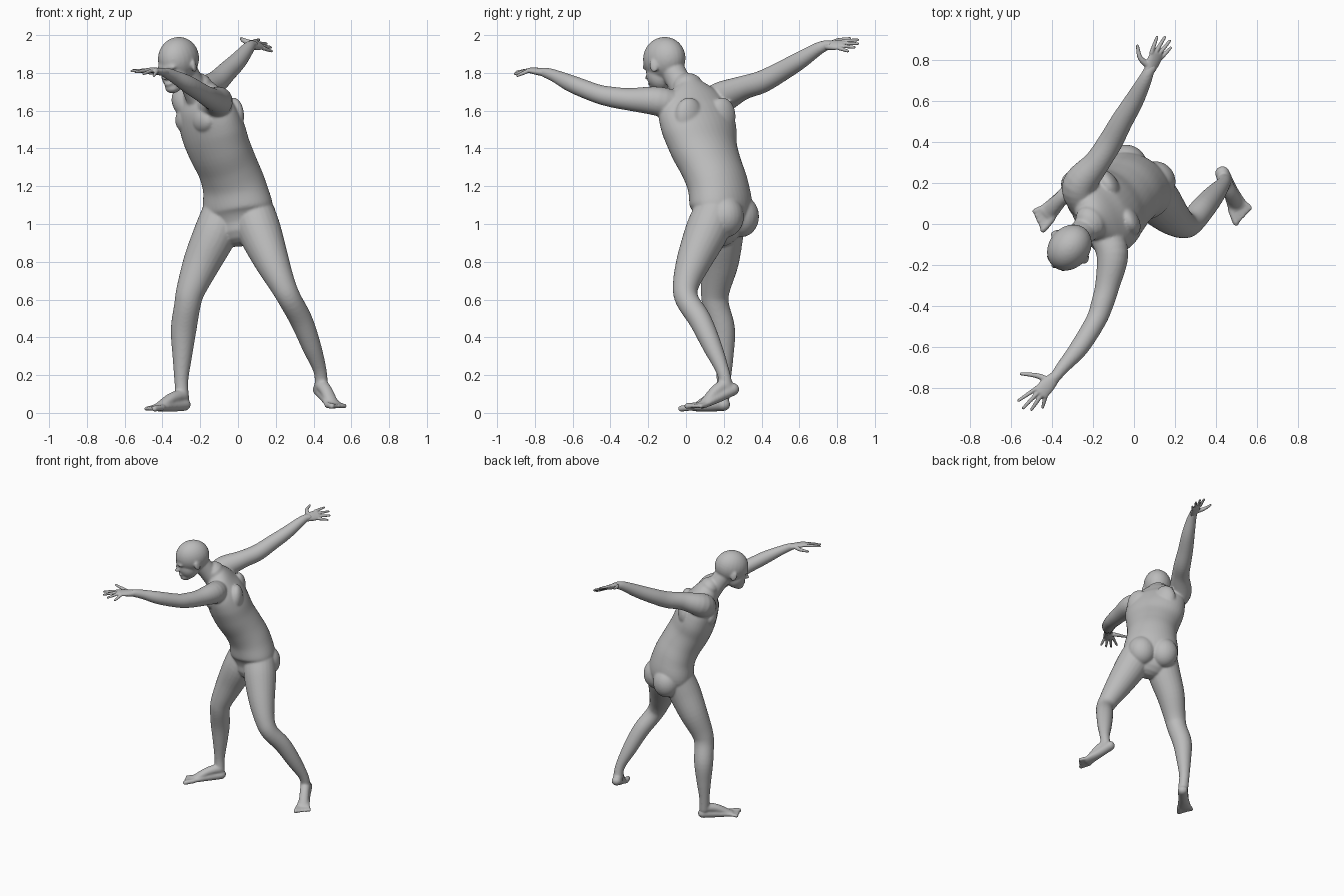
import bpy, bmesh, math
from mathutils import Vector, Matrix

cube = bpy.data.objects.get("Cube")
if cube:
    bpy.data.objects.remove(cube)

skin = bpy.data.materials.new("grey_skin")
skin.use_nodes = True
skin.diffuse_color = (0.5, 0.5, 0.5, 1)
skin.node_tree.nodes["Principled BSDF"].inputs["Base Color"].default_value = (0.5, 0.5, 0.5, 1)


def yaw_side(deg):
    """Horizontal direction of the figure's left for a given turn."""
    a = math.radians(deg)
    return Vector((math.cos(a), math.sin(a), 0))


def spline(vals, i, t):
    """Catmull-Rom through a list of vectors."""
    n = len(vals) - 1
    p0, p1, p2, p3 = (vals[min(max(k, 0), n)] for k in (i - 1, i, i + 1, i + 2))
    return 0.5 * (2 * p1 + (p2 - p0) * t + (2 * p0 - 5 * p1 + 4 * p2 - p3) * t * t
                  + (3 * p1 - p0 - 3 * p2 + p3) * t * t * t)


def tube(bm, stations, sides, seg=24, steps=5):
    """Loft of ellipses: station = (x, y, z, half width[, half depth])."""
    pos = [Vector(s[:3]) for s in stations]
    rad = [Vector((s[3], s[-1], 0)) for s in stations]
    if isinstance(sides, Vector):
        sides = [sides] * len(pos)
    rows = []
    for i in range(len(pos) - 1):
        for k in range(steps + (i == len(pos) - 2)):
            t = k / steps
            rows.append((spline(pos, i, t), spline(rad, i, t), sides[i].lerp(sides[i + 1], t)))
    frames = []
    for i, (c, r, s) in enumerate(rows):
        tan = (rows[min(i + 1, len(rows) - 1)][0] - rows[max(i - 1, 0)][0]).normalized()
        s = (s - tan * s.dot(tan)).normalized()
        frames.append((c, r, s, tan.cross(s), tan))
    # rounded ends
    caps = [math.radians(a) for a in (85, 65, 45, 22)]
    def cap(f, sign):
        c, r, s, d, tan = f
        return [(c + tan * sign * min(r.x, r.y) * math.sin(a), r * math.cos(a), s, d, tan) for a in caps]
    frames = cap(frames[0], -1) + frames + cap(frames[-1], 1)[::-1]
    rings = []
    for c, r, s, d, _ in frames:
        rings.append([bm.verts.new(c + s * r.x * math.cos(a) + d * r.y * math.sin(a))
                      for a in (2 * math.pi * j / seg for j in range(seg))])
    for a, b in zip(rings, rings[1:]):
        for j in range(seg):
            bm.faces.new((a[j], a[(j + 1) % seg], b[(j + 1) % seg], b[j]))
    bm.faces.new(rings[0][::-1])
    bm.faces.new(rings[-1])


def blob(bm, centre, radii, frame=Matrix.Identity(3)):
    m = Matrix.Translation(centre) @ frame.to_4x4() @ Matrix.Diagonal((*radii, 1))
    bmesh.ops.create_uvsphere(bm, u_segments=24, v_segments=16, radius=1, matrix=m)


def finish(bm, name, voxel, smooth):
    bmesh.ops.recalc_face_normals(bm, faces=bm.faces)
    me = bpy.data.meshes.new(name)
    bm.to_mesh(me)
    bm.free()
    me.materials.append(skin)
    ob = bpy.data.objects.new(name, me)
    bpy.context.collection.objects.link(ob)
    rm = ob.modifiers.new("merge", 'REMESH')
    rm.mode = 'VOXEL'
    rm.voxel_size = voxel
    rm.use_smooth_shade = True
    sm = ob.modifiers.new("soften", 'SMOOTH')
    sm.factor = 0.5
    sm.iterations = smooth


def facing(left):
    return Matrix((left, Vector((0, 0, 1)).cross(left), Vector((0, 0, 1)))).transposed()


body = bmesh.new()

# torso, twisting from hips to shoulders
trunk = [(0.01, 0.17, 0.99, 0.15, 0.11, -28), (0.0, 0.185, 1.08, 0.195, 0.15, -30),
         (-0.02, 0.17, 1.2, 0.18, 0.148, -38), (-0.055, 0.135, 1.3, 0.178, 0.145, -46),
         (-0.1, 0.095, 1.4, 0.195, 0.148, -52), (-0.135, 0.07, 1.5, 0.215, 0.148, -57),
         (-0.165, 0.045, 1.6, 0.21, 0.13, -60), (-0.185, 0.03, 1.67, 0.165, 0.095, -60),
         (-0.21, 0.01, 1.73, 0.085, 0.07, -58)]
tube(body, [s[:5] for s in trunk], [yaw_side(s[5]) for s in trunk], 40)
hip, chest = facing(yaw_side(-30)), facing(yaw_side(-60))
for side in (-1, 1):
    blob(body, Vector((0, 0.19, 1.04)) + hip @ Vector((side * 0.08, 0.07, 0)), (0.1, 0.095, 0.11), hip)
    blob(body, Vector((-0.15, 0.06, 1.55)) + chest @ Vector((side * 0.085, -0.09, 0)), (0.09, 0.05, 0.07), chest)
    blob(body, Vector((-0.15, 0.06, 1.57)) + chest @ Vector((side * 0.1, 0.085, 0)), (0.08, 0.05, 0.1), chest)

# neck and head
tube(body, [(-0.19, 0.02, 1.66, 0.085), (-0.24, -0.03, 1.74, 0.066), (-0.295, -0.085, 1.84, 0.066)], yaw_side(-50))
head = facing(yaw_side(-40)) @ Matrix.Rotation(math.radians(14), 3, 'X')
skull = Vector((-0.315, -0.115, 1.875))
for offset, radii in [((0, 0, 0), (0.1, 0.122, 0.115)),
                      ((0, -0.05, -0.075), (0.074, 0.072, 0.085)),
                      ((0, -0.08, -0.135), (0.042, 0.045, 0.032)),
                      ((0, -0.105, -0.02), (0.062, 0.022, 0.018)),
                      ((0, -0.122, -0.05), (0.011, 0.016, 0.03)),
                      ((0, -0.13, -0.07), (0.018, 0.022, 0.013)),
                      ((0, -0.115, -0.108), (0.028, 0.016, 0.013))]:
    blob(body, skull + head @ Vector(offset), radii, head)
for side in (-1, 1):
    ear = head @ Matrix.Rotation(side * 0.4, 3, 'Z')
    blob(body, skull + head @ Vector((side * 0.1, 0.0, -0.04)), (0.011, 0.024, 0.036), ear)

# arms
tube(body, [(-0.14, -0.05, 1.62, 0.08), (-0.105, -0.15, 1.65, 0.078), (-0.13, -0.3, 1.66, 0.06),
            (-0.155, -0.39, 1.672, 0.055), (-0.185, -0.47, 1.69, 0.05), (-0.265, -0.6, 1.74, 0.046),
            (-0.34, -0.69, 1.782, 0.034), (-0.38, -0.74, 1.8, 0.028), (-0.4, -0.765, 1.805, 0.028, 0.02)],
     yaw_side(-35))
tube(body, [(-0.24, 0.11, 1.62, 0.085), (-0.265, 0.19, 1.67, 0.085), (-0.18, 0.3, 1.72, 0.064),
            (-0.115, 0.4, 1.752, 0.06), (-0.06, 0.5, 1.805, 0.054), (0, 0.6, 1.864, 0.047),
            (0.05, 0.695, 1.925, 0.035), (0.07, 0.74, 1.945, 0.028), (0.083, 0.765, 1.95, 0.028, 0.02)],
     yaw_side(-25))

# legs
tube(body, [(0.085, 0.15, 1.06, 0.11), (0.115, 0.11, 0.96, 0.115), (0.18, 0.04, 0.8, 0.092),
            (0.235, 0.0, 0.68, 0.07), (0.275, 0.005, 0.6, 0.062), (0.335, 0.075, 0.49, 0.06),
            (0.39, 0.14, 0.35, 0.051), (0.435, 0.195, 0.22, 0.035), (0.44, 0.215, 0.13, 0.036)], yaw_side(10))
tube(body, [(-0.08, 0.21, 1.06, 0.11), (-0.12, 0.19, 0.95, 0.115), (-0.19, 0.18, 0.8, 0.1),
            (-0.25, 0.155, 0.65, 0.077), (-0.268, 0.158, 0.57, 0.07), (-0.288, 0.192, 0.44, 0.068),
            (-0.295, 0.2, 0.3, 0.052), (-0.3, 0.2, 0.17, 0.037), (-0.295, 0.195, 0.08, 0.036)], yaw_side(-30))


def foot(heel, ball, ankle, inner):
    """Sole, instep and five toes, the big toe on the inner side."""
    heel, ball, ankle = Vector(heel), Vector(ball), Vector(ankle)
    along = (ball - heel).normalized()
    flat = Vector((along.x, along.y, 0)).normalized()
    across = Vector((-flat.y, flat.x, 0)) * inner
    tube(body, [(*heel, 0.036, 0.034), (*heel.lerp(ball, 0.5), 0.037, 0.03), (*ball, 0.05, 0.02)], across)
    tube(body, [(*ankle, 0.036), (*(ankle.lerp(ball, 0.45) + Vector((0, 0, 0.012))), 0.034, 0.03),
                (*ball, 0.035, 0.018)], across)
    for i in range(5):
        root = ball + across * (0.036 - i * 0.019)
        tip = root + flat * (0.068 - i * 0.009) - Vector((0, 0, 0.006)) - across * (i - 1) * 0.004
        r = 0.017 if i == 0 else 0.013
        tube(body, [(*root, r), (*tip, r)], across, 12)


foot((0.43, 0.248, 0.125), (0.505, 0.085, 0.042), (0.44, 0.21, 0.15), -1)
foot((-0.285, 0.2, 0.044), (-0.425, 0.05, 0.028), (-0.297, 0.19, 0.09), 1)
finish(body, "body", 0.0065, 10)


def hand(name, wrist, knuckles, tips, thumb):
    """Palm spanning the knuckles, four fingers and a thumb."""
    bm = bmesh.new()
    wrist, thumb = Vector(wrist), [Vector(p) for p in thumb]
    knuckles, tips = [Vector(p) for p in knuckles], [Vector(p) for p in tips]
    across = (knuckles[-1] - knuckles[0]).normalized()
    mid = sum(knuckles, Vector()) / 4
    tube(bm, [(*wrist, 0.028, 0.022), (*wrist.lerp(mid, 0.5), 0.037, 0.019), (*mid, 0.039, 0.014)], across)
    for k, t in zip(knuckles, tips):
        tube(bm, [(*k, 0.011), (*k.lerp(t, 0.5), 0.0098), (*t, 0.0075)], across, 12)
    tube(bm, [(*p, r) for p, r in zip(thumb, (0.018, 0.013, 0.008))], across + Vector((0, 0, 1)), 12)
    finish(bm, name, 0.004, 4)


hand("left_hand", (-0.385, -0.745, 1.802),
     [(-0.474, -0.8, 1.815), (-0.465, -0.818, 1.817), (-0.45, -0.832, 1.815), (-0.43, -0.836, 1.81)],
     [(-0.562, -0.86, 1.81), (-0.54, -0.897, 1.805), (-0.5, -0.905, 1.795), (-0.445, -0.893, 1.785)],
     [(-0.415, -0.765, 1.805), (-0.47, -0.74, 1.805), (-0.55, -0.73, 1.815)])
hand("right_hand", (0.073, 0.745, 1.946),
     [(0.085, 0.835, 1.968), (0.105, 0.836, 1.956), (0.122, 0.828, 1.943), (0.134, 0.812, 1.93)],
     [(0.112, 0.91, 1.975), (0.15, 0.91, 1.955), (0.174, 0.892, 1.935), (0.178, 0.858, 1.915)],
     [(0.068, 0.775, 1.955), (0.03, 0.81, 1.972), (0.017, 0.868, 1.982)])
